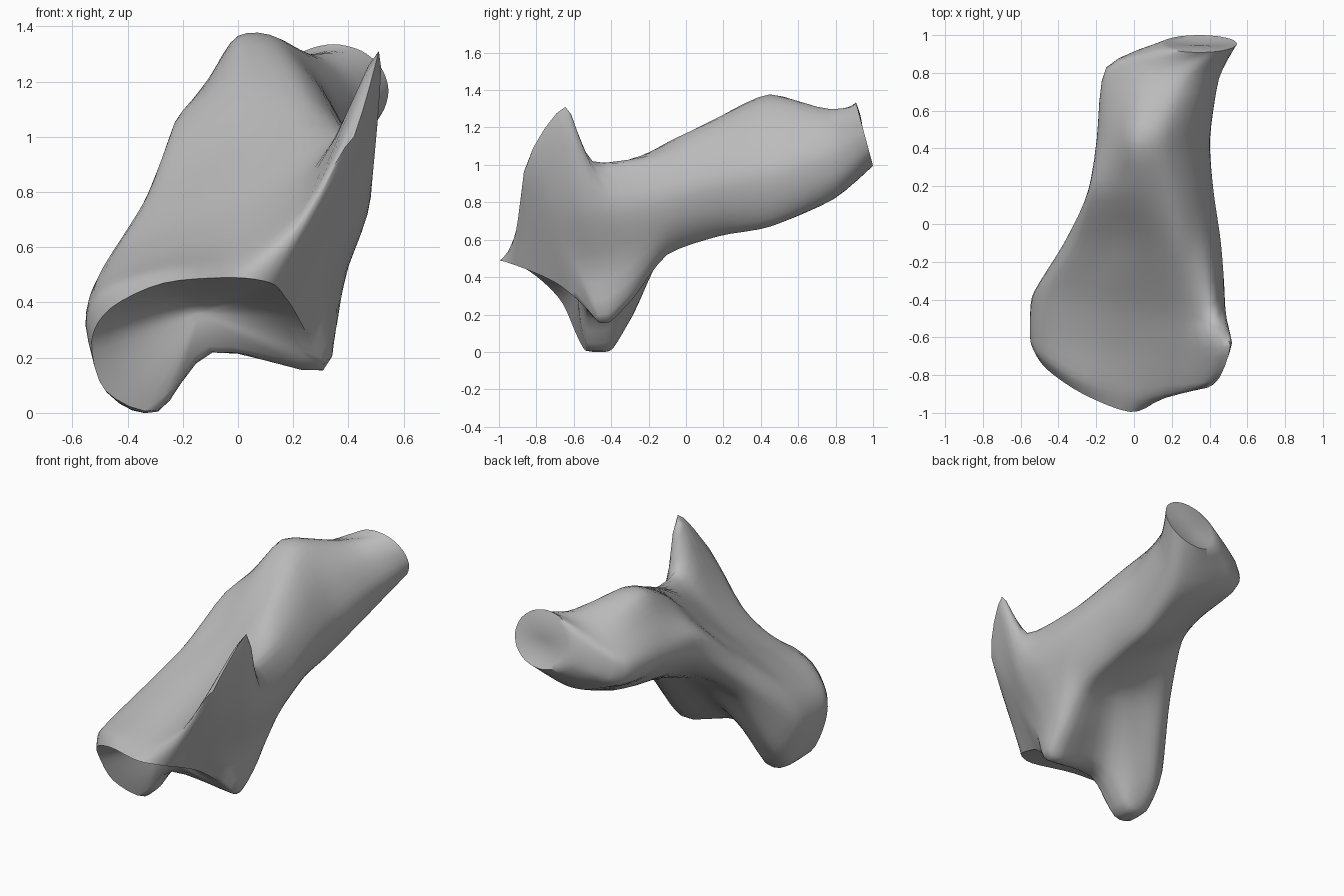
import bpy, math
from mathutils import Vector

if "Cube" in bpy.data.objects:
    bpy.data.objects.remove(bpy.data.objects["Cube"])

COUNT, STEP = 12, 4          # control points per ring, spline steps between them


def solid_ring(*pts):
    return [Vector(p) for p in pts]


def flat_ring(y, *pts):
    return [Vector((x, y, z)) for x, z in pts]


def spline(a, b, c, d, t, k):
    """Cardinal spline from b to c; k sets how loose it is."""
    t2, t3 = t * t, t * t * t
    return ((2 * t3 - 3 * t2 + 1) * b + (3 * t2 - 2 * t3) * c
            + k * (t3 - 2 * t2 + t) * (c - a) + k * (t3 - t2) * (d - b))


def smooth_closed(r):
    n = len(r)
    return [spline(r[i - 1], r[i], r[(i + 1) % n], r[(i + 2) % n], k / STEP, .45)
            for i in range(n) for k in range(STEP)]


def smooth_along(rings):
    last, out = len(rings) - 1, []
    for i in range(last):
        four = [rings[min(max(i + o, 0), last)] for o in (-1, 0, 1, 2)]
        for k in range(STEP):
            out.append([spline(*p, k / STEP, .36) for p in zip(*four)])
    return out + [rings[last]]


def bowl(rim, centre, ts):
    """Rings running from a rim into a dished centre."""
    out = []
    for t in ts:
        s = 1 - (1 - t) ** 2
        out.append([Vector((p.x + (centre.x - p.x) * t,
                            p.y + (centre.y - p.y) * s,
                            p.z + (centre.z - p.z) * t)) for p in rim])
    return out


# Rim of the dished front joint, from the lobe on the left to the lower point
front_rim = solid_ring(
    (-.53, -.66, .26), (-.46, -.77, .38), (-.27, -.90, .47), (-.02, -.995, .49),
    (.12, -.93, .47), (.17, -.80, .42), (.21, -.68, .36), (.26, -.56, .26),
    (.29, -.47, .16), (-.10, -.53, .22), (-.29, -.53, .01), (-.48, -.58, .08))
# Front ridge climbing to the right
ridge_ring = solid_ring(
    (-.55, -.60, .31), (-.49, -.70, .44), (-.27, -.83, .52), (0, -.90, .55),
    (.22, -.89, .70), (.42, -.85, 1.0), (.36, -.71, .70), (.31, -.57, .42),
    (.305, -.45, .155), (-.09, -.47, .22), (-.29, -.47, .005), (-.47, -.51, .07))
# Spike
spike_ring = solid_ring(
    (-.55, -.48, .32), (-.49, -.54, .49), (-.25, -.64, .58), (.02, -.67, .65),
    (.28, -.67, .86), (.51, -.645, 1.31), (.47, -.56, .80), (.36, -.45, .46),
    (.31, -.40, .165), (-.08, -.40, .25), (-.29, -.39, .03), (-.45, -.40, .07))
# Neck behind the spike
neck_ring = solid_ring(
    (-.53, -.36, .38), (-.45, -.35, .58), (-.22, -.40, .69), (.05, -.44, .78),
    (.26, -.47, .91), (.43, -.50, 1.02), (.48, -.38, .78), (.40, -.30, .53),
    (.31, -.28, .29), (0, -.27, .39), (-.25, -.28, .25), (-.42, -.29, .20))
# Shaft sections
shaft_front = flat_ring(-.1, (-.37, .67), (-.30, .82), (-.10, .93), (.08, 1.04),
                        (.24, 1.12), (.38, 1.04), (.46, .85), (.42, .66),
                        (.30, .52), (.08, .58), (-.12, .60), (-.30, .58))
shaft_mid = flat_ring(.18, (-.235, .92), (-.23, 1.05), (-.12, 1.14), (.03, 1.24),
                      (.20, 1.25), (.33, 1.13), (.42, .92), (.38, .73),
                      (.27, .62), (.10, .68), (-.06, .76), (-.18, .84))
shaft_hump = flat_ring(.45, (-.195, 1.0), (-.18, 1.09), (-.10, 1.22), (0, 1.365),
                       (.15, 1.355), (.30, 1.20), (.40, .98), (.37, .79),
                       (.28, .67), (.12, .72), (-.03, .81), (-.14, .91))
shaft_back = solid_ring(
    (-.145, .83, 1.02), (-.135, .82, 1.10), (-.05, .80, 1.17), (.08, .78, 1.25),
    (.25, .76, 1.30), (.38, .76, 1.23), (.45, .77, 1.08), (.42, .78, .92),
    (.33, .78, .82), (.18, .80, .83), (.03, .83, .89), (-.10, .84, .95))
# Oval, slightly tilted end facet
end_rim = []
for i in range(COUNT):
    a = math.pi - i * math.tau / COUNT
    z = 1.165 + .17 * math.sin(a)
    end_rim.append(Vector((.345 + .2 * math.cos(a), 1 - .27 * (z - .995), z)))

controls = [front_rim, ridge_ring, spike_ring, neck_ring, shaft_front,
            shaft_mid, shaft_hump, shaft_back, end_rim]
body = smooth_along([smooth_closed(r) for r in controls])

# Dished caps on both ends
front_centre, end_centre = Vector((-.14, -.58, .36)), Vector((.345, .945, 1.165))
steps = (.15, .3, .45, .6, .75, .9)
rings = (bowl(body[0], front_centre, steps)[::-1] + body
         + bowl(body[-1], end_centre, steps))

n = COUNT * STEP
verts = [p for r in rings for p in r]
faces = []
for j in range(len(rings) - 1):
    for i in range(n):
        k = (i + 1) % n
        faces.append((j * n + i, j * n + k, (j + 1) * n + k, (j + 1) * n + i))
for base, centre, flip in ((0, front_centre, True),
                           ((len(rings) - 1) * n, end_centre, False)):
    c = len(verts)
    verts.append(centre)
    for i in range(n):
        tri = (base + i, base + (i + 1) % n, c)
        faces.append(tri[::-1] if flip else tri)

mesh = bpy.data.meshes.new("bone")
mesh.from_pydata([tuple(v) for v in verts], [], faces)
bone = bpy.data.objects.new("bone", mesh)
bpy.context.collection.objects.link(bone)

grey = bpy.data.materials.new("bone_grey")
grey.diffuse_color = (.5, .5, .5, 1)
grey.use_nodes = True
grey.node_tree.nodes["Principled BSDF"].inputs["Base Color"].default_value = grey.diffuse_color
mesh.materials.append(grey)

# Consistent outward faces and smooth shading with sharp rims
bpy.context.view_layer.objects.active = bone
bone.select_set(True)
bpy.ops.object.mode_set(mode='EDIT')
bpy.ops.mesh.select_all(action='SELECT')
bpy.ops.mesh.normals_make_consistent(inside=False)
bpy.ops.object.mode_set(mode='OBJECT')
bpy.ops.object.shade_smooth_by_angle(angle=math.radians(60))
